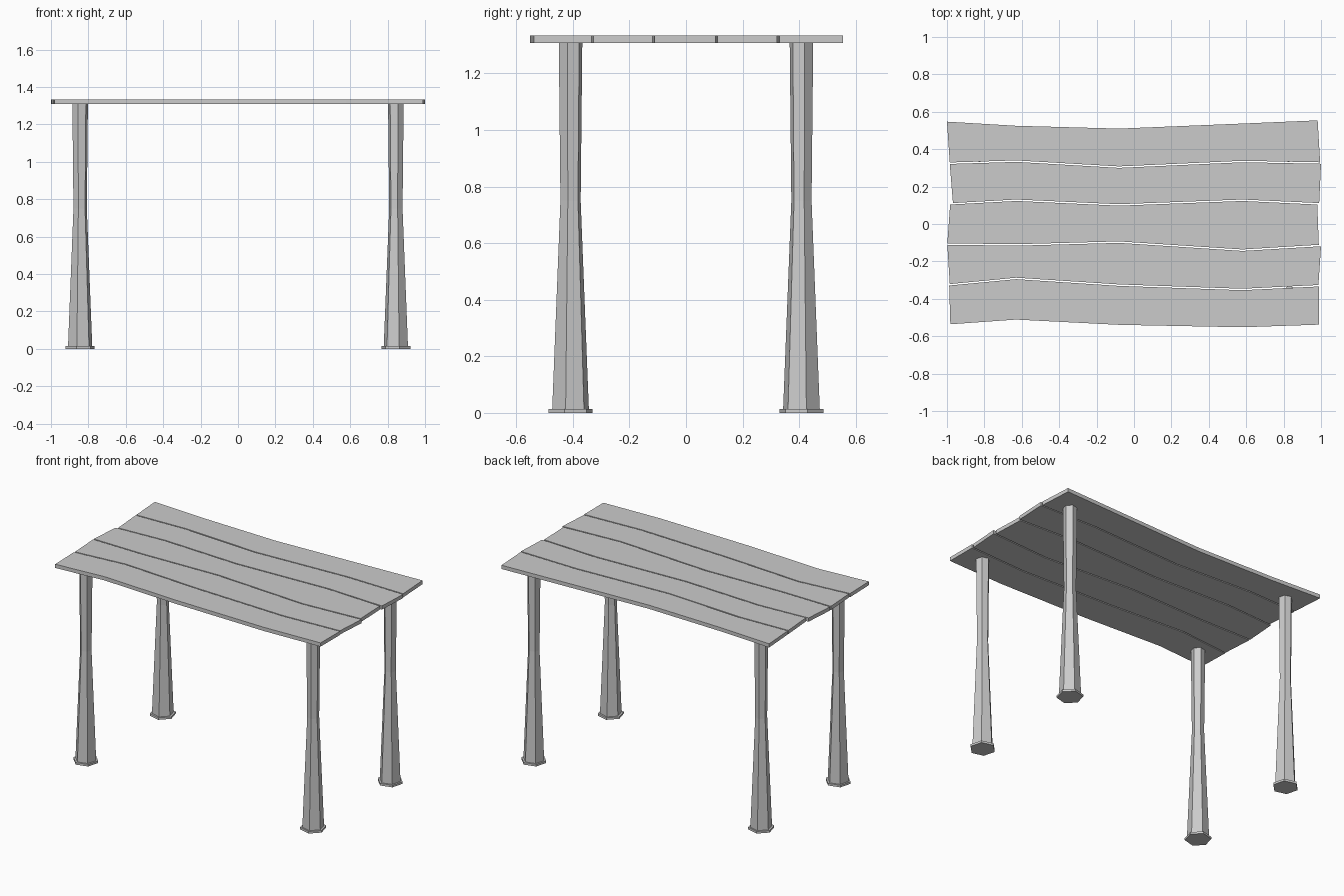
import bpy, bmesh, math

if "Cube" in bpy.data.objects:
    bpy.data.objects.remove(bpy.data.objects["Cube"])

Z0, Z1 = 1.308, 1.333      # tabletop underside / top
GAP = 0.008                # slit between planks


def make_object(name, bm):
    bmesh.ops.recalc_face_normals(bm, faces=bm.faces)
    me = bpy.data.meshes.new(name)
    bm.to_mesh(me)
    bm.free()
    ob = bpy.data.objects.new(name, me)
    bpy.context.collection.objects.link(ob)
    return ob


def plank(name, back, front):
    """Wavy board between two edge polylines (both left to right)."""
    bm = bmesh.new()
    rings = []
    for (xb, yb), (xf, yf) in zip(back, front):
        rings.append([bm.verts.new(p) for p in
                      ((xb, yb, Z0), (xf, yf, Z0), (xf, yf, Z1), (xb, yb, Z1))])
    for a, b in zip(rings, rings[1:]):
        for i in range(4):
            j = (i + 1) % 4
            bm.faces.new((a[i], a[j], b[j], b[i]))
    bm.faces.new(rings[0])
    bm.faces.new(rings[-1])
    return make_object(name, bm)


def hex_column(name, cx, cy, rings):
    """Six-sided turned part; the facets mirror about both axes."""
    sx, sy = math.copysign(1, cx), math.copysign(1, cy)
    bm = bmesh.new()
    loops = []
    for r, z in rings:
        loops.append([bm.verts.new((cx + sx * r * math.cos(math.radians(15 + 60 * i)),
                                    cy + sy * r * math.sin(math.radians(15 + 60 * i)), z))
                      for i in range(6)])
    for a, b in zip(loops, loops[1:]):
        for i in range(6):
            j = (i + 1) % 6
            bm.faces.new((a[i], a[j], b[j], b[i]))
    bm.faces.new(loops[0])
    bm.faces.new(loops[-1])
    return make_object(name, bm)


# Seam heights (y) at five stations, from back edge to front edge
mid_x = (-0.63, -0.08, 0.58)
seams = [
    (0.547, 0.525, 0.510, 0.537, 0.554),
    (0.325, 0.336, 0.304, 0.334, 0.326),
    (0.108, 0.127, 0.102, 0.127, 0.108),
    (-0.107, -0.112, -0.097, -0.140, -0.115),
    (-0.325, -0.291, -0.327, -0.350, -0.330),
    (-0.536, -0.511, -0.539, -0.552, -0.538),
]
# Plank ends: left back, left front, right back, right front
ends = [
    (-1.0, -0.985, 0.982, 0.995),
    (-0.985, -0.968, 1.0, 0.99),
    (-0.983, -0.998, 0.98, 0.988),
    (-0.998, -0.985, 1.0, 0.986),
    (-0.988, -0.982, 0.99, 0.99),
]
for k, (lb, lf, rb, rf) in enumerate(ends):
    gb = GAP / 2 if k > 0 else 0
    gf = GAP / 2 if k < 4 else 0
    back = list(zip((lb, *mid_x, rb), [y - gb for y in seams[k]]))
    front = list(zip((lf, *mid_x, rf), [y + gf for y in seams[k + 1]]))
    plank(f"tabletop_plank_{k + 1}", back, front)

# Legs with waist, each on a hexagonal foot pad
for sx, side in ((-1, "left"), (1, "right")):
    for sy, end in ((-1, "front"), (1, "back")):
        # facet orientation: wide facet faces outward on each leg
        x, y = sx * 0.844, sy * 0.408
        hex_column(f"{end}_{side}_leg", x, y,
                   [(0.067, 0.014), (0.037, 0.75), (0.043, Z0)])
        hex_column(f"{end}_{side}_foot", x, y, [(0.080, 0.0), (0.080, 0.014)])
